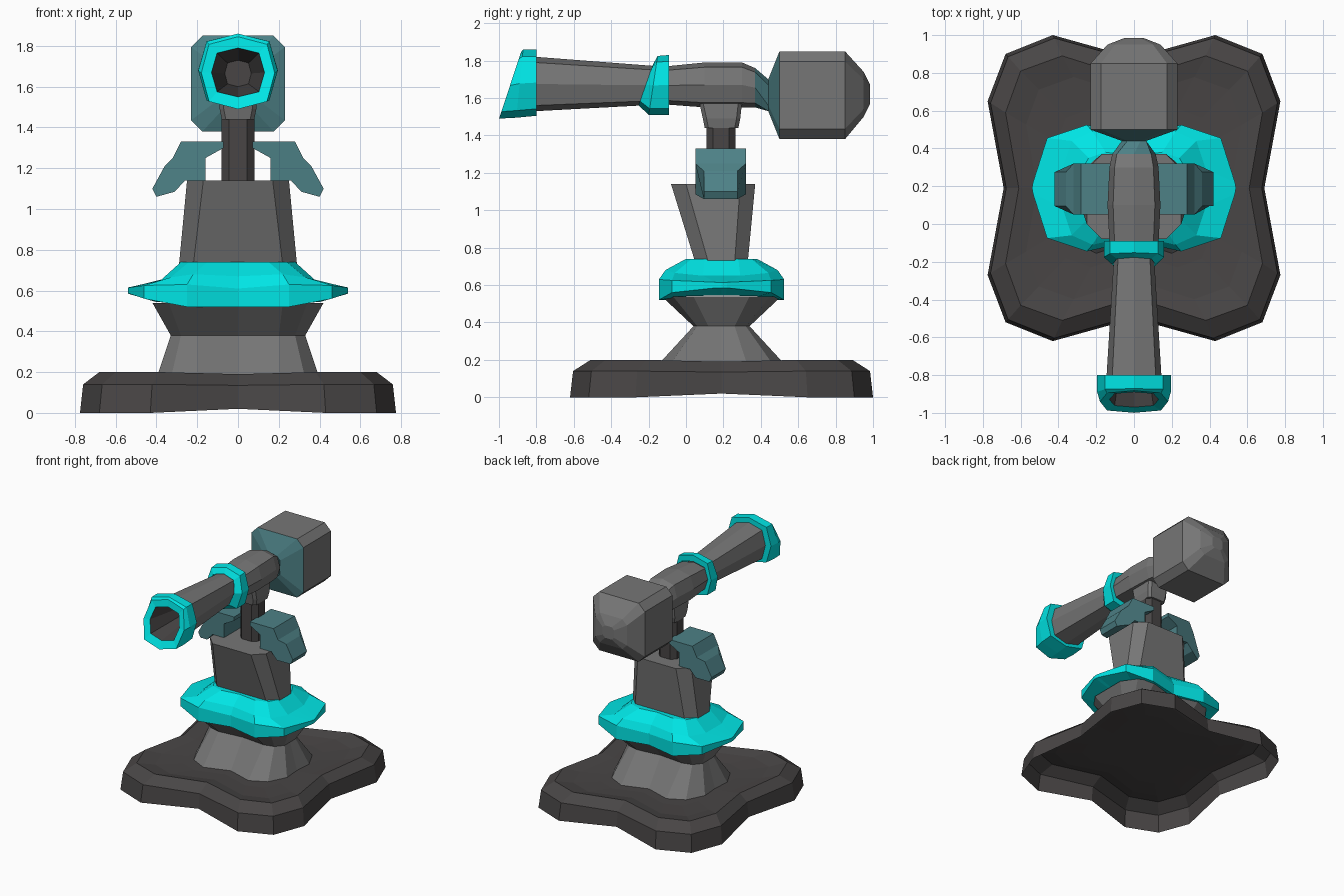
import bpy, bmesh

if "Cube" in bpy.data.objects:
    bpy.data.objects.remove(bpy.data.objects["Cube"])

CY = 0.19  # y of the pedestal axis


def material(name, rgb):
    m = bpy.data.materials.new(name)
    m.diffuse_color = (*rgb, 1)
    m.use_nodes = True
    m.node_tree.nodes["Principled BSDF"].inputs["Base Color"].default_value = m.diffuse_color
    return m


CYAN = material("cyan", (0.0, 0.78, 0.78))
TEAL = material("teal", (0.075, 0.22, 0.24))
DARK = material("dark_grey", (0.065, 0.06, 0.06))
GREY = material("mid_grey", (0.18, 0.18, 0.18))


def loft(name, rings, mat=GREY, caps=(True, True), closed=False):
    """Skin a stack of equal rings; cap the ends, or join last to first."""
    bm = bmesh.new()
    vs = [[bm.verts.new(p) for p in r] for r in rings]
    pairs = list(zip(vs, vs[1:])) + ([(vs[-1], vs[0])] if closed else [])
    for a, b in pairs:
        n = len(a)
        for i in range(n):
            j = (i + 1) % n
            bm.faces.new((a[i], a[j], b[j], b[i]))
    if caps[0] and not closed:
        bm.faces.new(vs[0][::-1])
    if caps[1] and not closed:
        bm.faces.new(vs[-1])
    bmesh.ops.recalc_face_normals(bm, faces=bm.faces)
    me = bpy.data.meshes.new(name)
    bm.to_mesh(me)
    bm.free()
    ob = bpy.data.objects.new(name, me)
    bpy.context.collection.objects.link(ob)
    me.materials.append(mat)
    return ob


def lobed(quarter, z, cy=CY, s=1.0):
    """Mirror a quarter outline (from the y axis to the x axis) twice."""
    zs = z if isinstance(z, (list, tuple)) else [z] * len(quarter)
    q = [(x * s, y * s, h) for (x, y), h in zip(quarter, zs)]
    full = (q + [(x, -y, h) for x, y, h in q[-2::-1]]
            + [(-x, -y, h) for x, y, h in q[1:]]
            + [(-x, y, h) for x, y, h in q[-2:0:-1]])
    return [(x, y + cy, h) for x, y, h in full]


def octa(y, hx, z0, z1, slant=0.0):
    """Eight-sided ring across the barrel, optionally leaning."""
    c, h, d = (z0 + z1) / 2, (z1 - z0) / 2, 0.79
    unit = [(0, 1), (d, d), (1, 0), (d, -d), (0, -1), (-d, -d), (-1, 0), (-d, d)]
    return [(hx * u, y + slant * (c + h * v - 1.67), c + h * v) for u, v in unit]


def cham(a, b, cut):
    """Chamfered rectangle in 2D."""
    return [(a - cut, b), (a, b - cut), (a, cut - b), (a - cut, -b),
            (cut - a, -b), (-a, cut - b), (-a, b - cut), (cut - a, b)]


def box_y(y, hx, z0, z1, cut):
    return [(u, y, (z0 + z1) / 2 + v) for u, v in cham(hx, (z1 - z0) / 2, cut)]


def box_z(z, hx, y0, y1, cut):
    return [(u, (y0 + y1) / 2 + v, z) for u, v in cham(hx, (y1 - y0) / 2, cut)]


# four-lobed base shell, open underneath, with a sunken top
foot = [(0, 0.69), (0.43, 0.81), (0.68, 0.71), (0.775, 0.46), (0.69, 0)]
rim = [(0, 0.58), (0.38, 0.70), (0.60, 0.62), (0.68, 0.40), (0.61, 0)]
loft("base", [
    lobed(foot, [0.02, 0, 0, 0, 0.02]),
    lobed(foot, [0.135, 0.14, 0.14, 0.14, 0.135], s=0.98),
    lobed(rim, [0.19, 0.2, 0.2, 0.2, 0.19]),
    lobed(rim, 0.175, s=0.84),
    lobed(rim, 0.165, s=0.6)], DARK, caps=(False, True))

# waisted pedestal
loft("pedestal", [
    lobed([(0, 0.28), (0.2, 0.345), (0.33, 0.28), (0.40, 0.14), (0.39, 0)], 0.168),
    lobed([(0, 0.13), (0.2, 0.15), (0.28, 0.13), (0.33, 0.07), (0.33, 0)], 0.38),
    lobed([(0, 0.25), (0.22, 0.32), (0.34, 0.26), (0.42, 0.15), (0.42, 0)], 0.54)],
    caps=(False, False))

# lobed skirt ring
skirt = [(0, 0.28), (0.25, 0.335), (0.46, 0.265), (0.535, 0.03), (0.54, 0)]
loft("skirt_ring", [
    lobed(skirt, [0.535, 0.535, 0.54, 0.545, 0.545], s=0.75),
    lobed(skirt, [0.52, 0.52, 0.56, 0.585, 0.585]),
    lobed(skirt, [0.61, 0.63, 0.625, 0.615, 0.615]),
    lobed([(0, 0.25), (0.22, 0.30), (0.33, 0.25), (0.38, 0.1), (0.38, 0)],
          [0.67, 0.68, 0.665, 0.65, 0.65]),
    lobed([(0, 0.17), (0.15, 0.19), (0.24, 0.16), (0.28, 0.09), (0.28, 0)], 0.74)],
    CYAN, caps=(False, True))

# tower, post and neck
loft("tower", [box_z(0.72, 0.29, 0.05, 0.33, 0.07),
               box_z(1.14, 0.25, -0.08, 0.37, 0.08)], caps=(False, True))
loft("post", [box_z(z, 0.08, 0.11, 0.265, 0.035) for z in (1.13, 1.45)], DARK,
     caps=(False, False))
loft("neck", [box_z(1.44, 0.08, 0.10, 0.28, 0.02),
              box_z(1.49, 0.09, 0.09, 0.29, 0.02),
              box_z(1.58, 0.09, 0.07, 0.30, 0.02)], caps=(True, False))

# mirrored shoulder wings: front profile, narrowing outwards
wing = [(0.07, 1.33), (0.28, 1.33), (0.32, 1.25), (0.36, 1.21), (0.42, 1.10),
        (0.40, 1.06), (0.31, 1.085), (0.26, 1.14), (0.16, 1.14), (0.16, 1.25),
        (0.07, 1.30)]


def wing_width(x):
    return 0.135 if x < 0.33 else 0.09


for side, sx in (("left", -1), ("right", 1)):
    loft(side + "_shoulder", [[(sx * x, CY - 0.005 + e * wing_width(x), z)
                               for x, z in wing] for e in (-1, 1)], TEAL)

# barrel and its dark bore
loft("bore", [octa(-0.93, 0.13, 1.55, 1.79, 0.33),
              octa(-0.60, 0.065, 1.60, 1.73)], DARK, caps=(False, True))
loft("barrel", [octa(-0.80, 0.145, 1.53, 1.82),
                octa(-0.15, 0.105, 1.565, 1.77)], caps=(False, False))

# muzzle ring
loft("muzzle_ring", [octa(-0.80, 0.14, 1.54, 1.81),
                     octa(-0.80, 0.195, 1.505, 1.86),
                     octa(-0.89, 0.195, 1.495, 1.86, 0.1),
                     octa(-0.94, 0.18, 1.49, 1.845, 0.33),
                     octa(-0.93, 0.13, 1.55, 1.79, 0.33)], CYAN, caps=(False, False))

# barrel collar
loft("barrel_collar", [octa(-0.09, 0.13, 1.56, 1.78),
                       octa(-0.09, 0.16, 1.51, 1.83),
                       octa(-0.175, 0.16, 1.51, 1.825, 0.15),
                       octa(-0.215, 0.115, 1.56, 1.78, 0.35)], CYAN,
     caps=(False, False))

# receiver behind the collar
loft("receiver", [octa(-0.10, 0.13, 1.565, 1.77),
                  octa(0.10, 0.14, 1.55, 1.79),
                  octa(0.30, 0.13, 1.55, 1.79),
                  octa(0.37, 0.115, 1.55, 1.76)], caps=(False, False))

# tapered joint flaring into the rear block
loft("rear_joint", [octa(0.37, 0.115, 1.55, 1.76),
                    box_y(0.44, 0.065, 1.53, 1.70, 0.03),
                    box_y(0.50, 0.23, 1.38, 1.85, 0.055)], TEAL,
     caps=(False, False))
loft("rear_block", [box_y(0.50, 0.23, 1.38, 1.85, 0.055),
                    box_y(0.85, 0.23, 1.38, 1.85, 0.055),
                    box_y(0.95, 0.14, 1.50, 1.74, 0.04),
                    box_y(0.985, 0.05, 1.57, 1.67, 0.02)], caps=(False, True))
